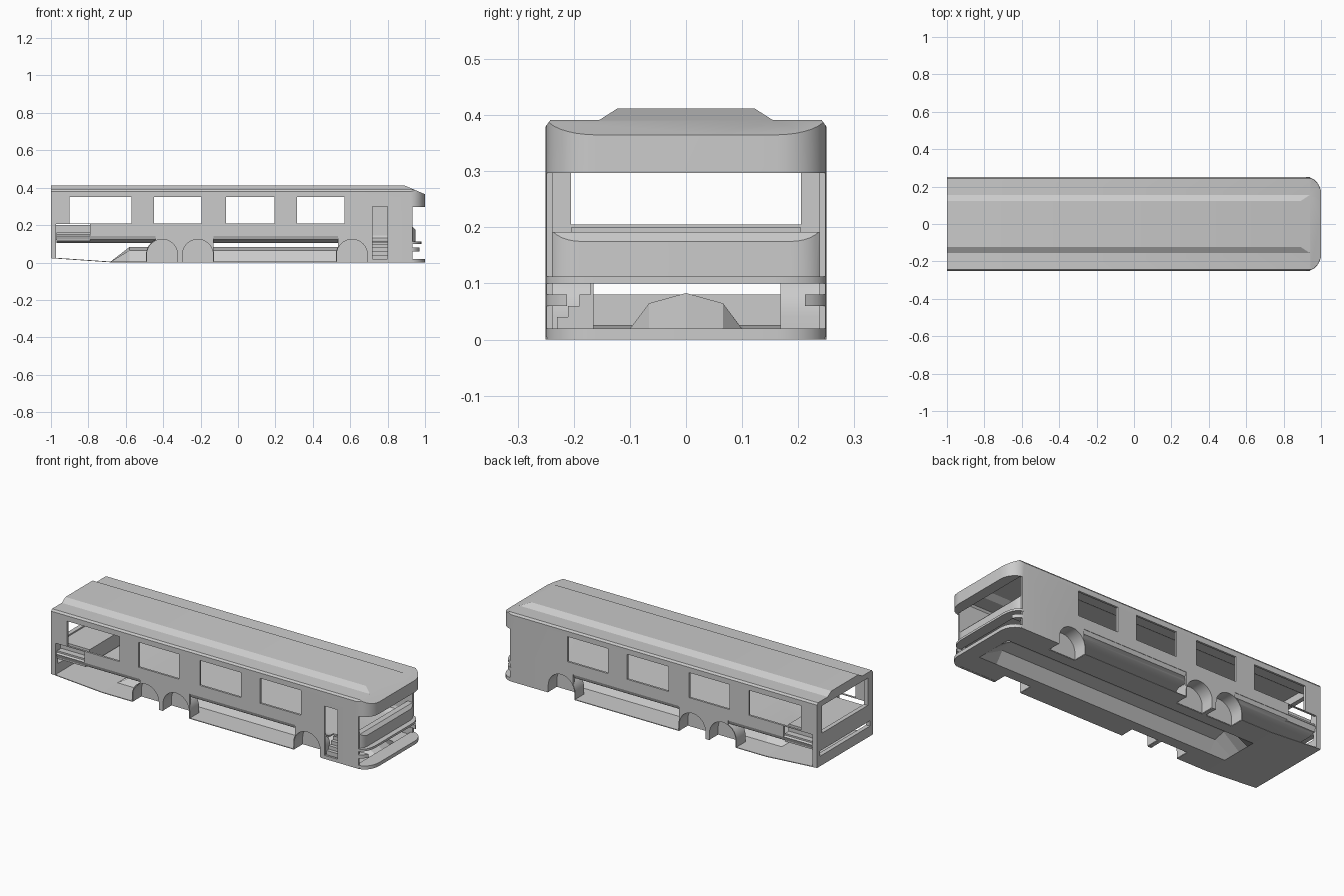
import bpy, bmesh, math

cube = bpy.data.objects.get("Cube")
if cube:
    bpy.data.objects.remove(cube, do_unlink=True)

GREY = (0.6, 0.6, 0.6, 1)
paint = bpy.data.materials.new("light grey")
paint.use_nodes = True
paint.diffuse_color = GREY
paint.node_tree.nodes["Principled BSDF"].inputs["Base Color"].default_value = GREY


def finish(name, bm):
    bmesh.ops.recalc_face_normals(bm, faces=bm.faces)
    mesh = bpy.data.meshes.new(name)
    bm.to_mesh(mesh)
    bm.free()
    mesh.materials.append(paint)
    obj = bpy.data.objects.new(name, mesh)
    bpy.context.collection.objects.link(obj)
    return obj


def prism(name, points, axis, a, b):
    """Extrude a 2D outline along an axis from a to b."""
    place = {"x": lambda p, t: (t, p[0], p[1]),
             "y": lambda p, t: (p[0], t, p[1]),
             "z": lambda p, t: (p[0], p[1], t)}[axis]
    bm = bmesh.new()
    ends = [[bm.verts.new(place(p, t)) for p in points] for t in (a, b)]
    for end in ends:
        bm.faces.new(end)
    for i in range(len(points)):
        j = (i + 1) % len(points)
        bm.faces.new((ends[0][i], ends[0][j], ends[1][j], ends[1][i]))
    return finish(name, bm)


def box(name, x0, x1, y0, y1, z0, z1):
    return prism(name, [(x0, y0), (x1, y0), (x1, y1), (x0, y1)], "z", z0, z1)


def activate(obj):
    bpy.ops.object.select_all(action="DESELECT")
    obj.select_set(True)
    bpy.context.view_layer.objects.active = obj


def cut(obj, tool, operation="DIFFERENCE"):
    mod = obj.modifiers.new("cut", "BOOLEAN")
    mod.operation, mod.solver, mod.object = operation, "EXACT", tool
    activate(obj)
    bpy.ops.object.modifier_apply(modifier=mod.name)
    bpy.data.objects.remove(tool, do_unlink=True)


def smooth(obj, angle=35):
    activate(obj)
    bpy.ops.object.shade_smooth_by_angle(angle=math.radians(angle))


def section(inset=0.0, bottom=0.0):
    """Cross-section of the coach with a raised roof spine."""
    half = [(0.25, bottom), (0.25, 0.38), (0.242, 0.391), (0.155, 0.391), (0.122, 0.412)]
    half = [(y - inset, z - (inset if z > bottom else 0)) for y, z in half]
    return half + [(-y, z) for y, z in reversed(half)]


def nose_plan(back, front, half_width, rx=0.08, ry=0.09, steps=8):
    """Plan outline with a rounded nose."""
    arc = [(front - rx + rx * math.cos(t), half_width - ry + ry * math.sin(t))
           for t in (math.pi / 2 * i / steps for i in range(steps + 1))]
    right = [(x, -y) for x, y in reversed(arc)]
    return [(back, -half_width)] + right + arc + [(back, half_width)]


WELLS = (-0.405, -0.215, 0.61)


def arch(x, radius, bottom):
    return [(x + radius, bottom)] + [
        (x + radius * math.cos(a), 0.042 + radius * math.sin(a))
        for a in (math.pi * i / 16 for i in range(17))] + [(x - radius, bottom)]


# Body shell with rounded nose and sloping front roof
body = prism("body_shell", section(), "x", -1, 1)
cut(body, prism("plan", nose_plan(-1.1, 1, 0.25), "z", -0.1, 0.6), "INTERSECT")
cut(body, prism("slope", [(0.89, 0.412), (1.1, 0.322), (1.1, 0.6), (0.89, 0.6)], "y", -0.4, 0.4))
cut(body, prism("hollow", section(0.012, -0.1), "x", -0.975, 0.9))
cut(body, box("cab_hollow", 0.8, 0.94, -0.238, 0.238, -0.1, 0.36))
cut(body, box("windshield", 0.932, 1.1, -0.4, 0.4, -0.1, 0.297))

# Side windows, open bays, wheel arches and door
for x0, x1 in ((-0.9, -0.57), (-0.45, -0.195), (-0.065, 0.195), (0.315, 0.57)):
    cut(body, box("window", x0, x1, -0.4, 0.4, 0.208, 0.35))
cut(body, box("rear_bay", -0.972, -0.79, -0.4, 0.4, -0.1, 0.205))
for x0, x1 in ((-0.8, -0.44), (-0.13, 0.535)):
    cut(body, box("bay", x0, x1, -0.4, 0.4, -0.1, 0.143))
for x in WELLS:
    cut(body, prism("arch", arch(x, 0.084, -0.1), "y", -0.4, 0.4))
cut(body, box("doorway", 0.718, 0.8, -0.4, -0.2, 0.02, 0.3))

# Rear wall openings
cut(body, box("rear_window", -1.1, -0.95, -0.205, 0.205, 0.205, 0.36))
cut(body, box("rear_slot", -1.1, -0.95, -0.225, 0.225, 0.08, 0.11))
cut(body, box("rear_base", -1.1, -0.95, -0.4, 0.4, -0.1, 0.025))
smooth(body, 25)

# Cabin floor with turned-up edges
half = [(0.248, 0.143), (0.24, 0.122), (0.22, 0.11), (0.19, 0.105)]
floor_line = half + [(-y, z) for y, z in reversed(half)]
upper = [(y * 0.97, z + 0.008) for y, z in reversed(floor_line)]
floor = prism("cabin_floor", floor_line + upper, "x", -0.97, 0.93)
cut(floor, box("stairwell", 0.718, 0.8, -0.4, -0.17, 0, 0.3))
for x in WELLS:
    cut(floor, prism("arch", arch(x, 0.084, 0), "y", -0.4, -0.17))
    cut(floor, prism("arch", arch(x, 0.084, 0), "y", 0.17, 0.4))
smooth(floor)

# Rear engine cover, with rounded lower edges
box("engine_cover", -0.972, -0.79, -0.205, 0.205, 0.12, 0.2)
for side, y in (("right", -0.24), ("left", 0.205)):
    box(side + "_engine_ledge", -0.97, -0.79, y, y + 0.035, 0.115, 0.16)

# Belly pan with a raised central tunnel
tunnel = ((-0.25, 0), (-0.11, 0), (-0.065, 0.06), (0, 0.078),
          (0.065, 0.06), (0.11, 0), (0.25, 0))
bm = bmesh.new()
rows = []
for x, rise, base in ((-1, 0, 0.025), (-0.68, 0, 0.003), (-0.58, 1, 0.003),
                      (0.8, 1, 0.003), (0.91, 0, 0.003), (0.94, 0, 0.003)):
    rows.append([bm.verts.new((x, y, base + rise * z)) for y, z in tunnel])
for a, b in zip(rows, rows[1:]):
    for i in range(len(tunnel) - 1):
        bm.faces.new((a[i], a[i + 1], b[i + 1], b[i]))
pan = finish("belly_pan", bm)
mod = pan.modifiers.new("thickness", "SOLIDIFY")
mod.thickness, mod.offset = 0.004, 0
activate(pan)
bpy.ops.object.modifier_apply(modifier=mod.name)
for x in WELLS:
    for y in (-0.285, 0.285):
        cut(pan, box("well_gap", x - 0.084, x + 0.084, y - 0.115, y + 0.115, -0.1, 0.05))

# Wheel wells, open outwards and below
for n, x in enumerate(WELLS, 1):
    for side, s in (("right", -1), ("left", 1)):
        well = prism(f"{side}_wheel_well_{n}", arch(x, 0.087, 0.003), "y", s * 0.168, s * 0.25)
        cut(well, prism("hollow", arch(x, 0.082, -0.1), "y", s * 0.173, s * 0.3))
        smooth(well)

# Door steps
for i in range(4):
    box(f"door_step_{i + 1}", 0.718, 0.8, -0.23 + 0.02 * i, -0.165, 0.003, 0.04 + 0.02 * i)

# Front skirt
lip = prism("front_skirt", nose_plan(0.92, 1, 0.25, 0.075), "z", 0, 0.02)
smooth(lip)

# Front panel, curved in plan and rolled back at the top
panel = prism("front_panel", nose_plan(0.9, 0.95, 0.248, 0.04, 0.06), "z", 0.1, 0.192)
cut(panel, box("hollow", 0.8, 0.93, -0.236, 0.236, 0, 0.18))
cut(panel, prism("roll", [(0.925, 0.2), (0.95, 0.175), (1, 0.175), (1, 0.2)], "y", -0.4, 0.4))
smooth(panel)
smooth(prism("front_ledge", nose_plan(0.92, 0.98, 0.25, 0.055), "z", 0.1, 0.112))

# Bumper corners
for side, s in (("right", -1), ("left", 1)):
    corner = prism(side + "_bumper_corner", nose_plan(0.92, 0.98, 0.25, 0.055), "z", 0.06, 0.08)
    cut(corner, box("trim", 0.8, 1.1, -s * 0.4, s * 0.212, 0, 0.2))
    smooth(corner)
